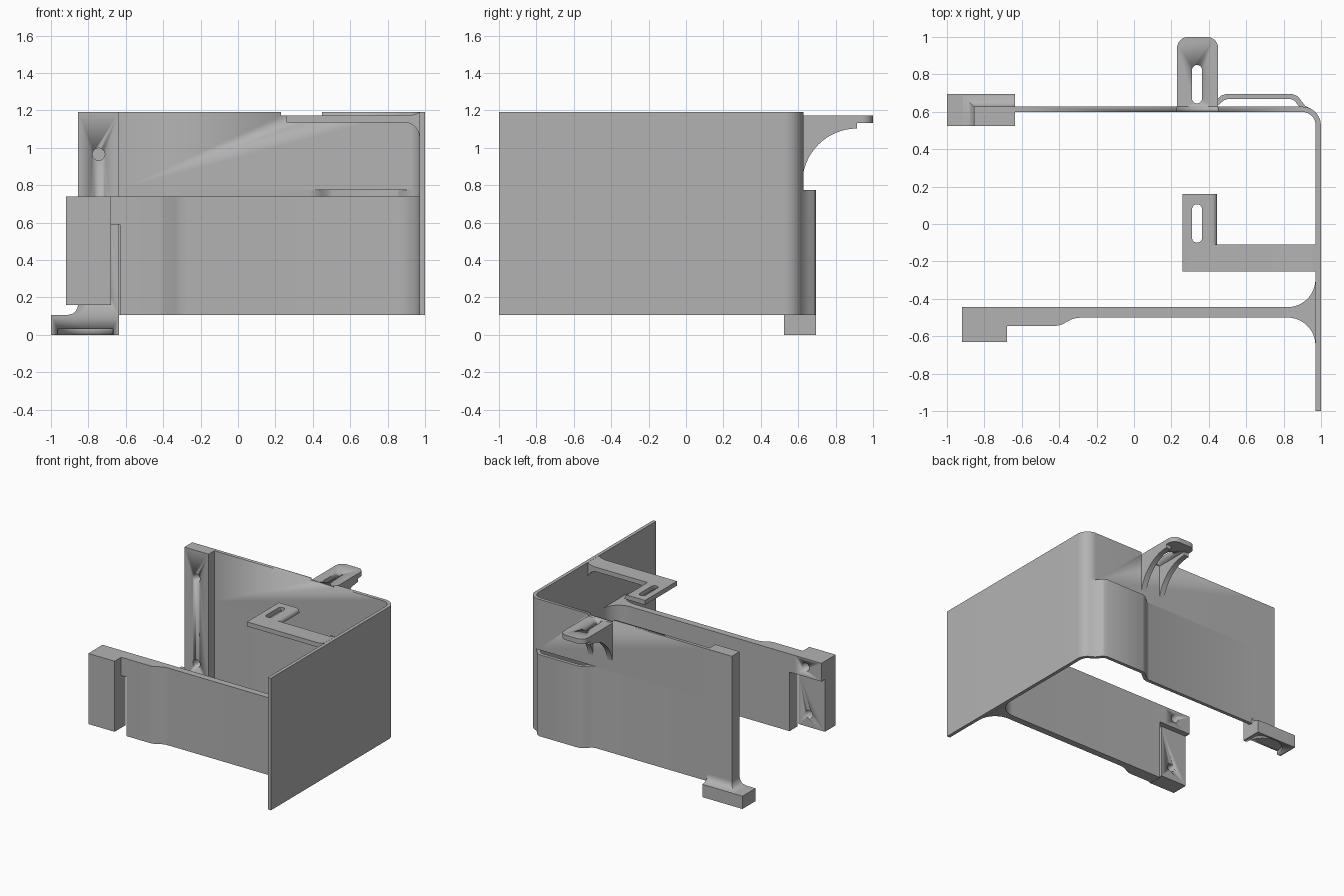
import bpy, bmesh, math
from mathutils import Vector

if "Cube" in bpy.data.objects:
    bpy.data.objects.remove(bpy.data.objects["Cube"], do_unlink=True)

GREY = (0.45, 0.45, 0.45, 1)
mat = bpy.data.materials.new("plain grey")
mat.use_nodes = True
mat.diffuse_color = GREY
mat.node_tree.nodes["Principled BSDF"].inputs["Base Color"].default_value = GREY


def finish(name, bm, smooth=True):
    bmesh.ops.recalc_face_normals(bm, faces=bm.faces)
    me = bpy.data.meshes.new(name)
    bm.to_mesh(me)
    bm.free()
    me.materials.append(mat)
    ob = bpy.data.objects.new(name, me)
    bpy.context.collection.objects.link(ob)
    if smooth:
        activate(ob)
        bpy.ops.object.shade_smooth_by_angle(angle=math.radians(30))
    return ob


def activate(ob):
    bpy.ops.object.select_all(action="DESELECT")
    ob.select_set(True)
    bpy.context.view_layer.objects.active = ob


def loft(name, rings, smooth=True):
    """Skin equal rings of points and cap both ends."""
    bm = bmesh.new()
    vs = [[bm.verts.new(p) for p in ring] for ring in rings]
    n = len(vs[0])
    for a, b in zip(vs, vs[1:]):
        for i in range(n):
            j = (i + 1) % n
            bm.faces.new((a[i], a[j], b[j], b[i]))
    bm.faces.new(vs[0])
    bm.faces.new(vs[-1])
    return finish(name, bm, smooth)


def prism(name, pts, axis, lo, hi):
    """Extrude a 2D outline along one axis."""
    place = {"x": lambda u, v, w: (w, u, v),
             "y": lambda u, v, w: (u, w, v),
             "z": lambda u, v, w: (u, v, w)}[axis]
    return loft(name, [[place(u, v, w) for u, v in pts] for w in (lo, hi)])


def box(name, x0, x1, y0, y1, z0, z1):
    return prism(name, [(x0, y0), (x1, y0), (x1, y1), (x0, y1)], "z", z0, z1)


def arc(cx, cy, r, a0, a1, n=12):
    angles = [math.radians(a0 + (a1 - a0) * i / n) for i in range(n + 1)]
    return [(cx + r * math.cos(a), cy + r * math.sin(a)) for a in angles]


def ribbon(path, t):
    """Outline of a path given an even thickness."""
    pts = [Vector(p) for p in path]
    left, right = [], []
    for i, p in enumerate(pts):
        a = (p - pts[max(i - 1, 0)]).normalized()
        b = (pts[min(i + 1, len(pts) - 1)] - p).normalized()
        d = (a + b).normalized()
        ref = b if b.length else a
        n = Vector((-d.y, d.x)) * (t / 2 / max(d.dot(ref), 0.5))
        left.append(tuple(p + n))
        right.append(tuple(p - n))
    return left + right[::-1]


def cut(ob, *cutters):
    for c in cutters:
        m = ob.modifiers.new("cut", "BOOLEAN")
        m.operation, m.solver, m.object = "DIFFERENCE", "EXACT", c
        activate(ob)
        bpy.ops.object.modifier_apply(modifier=m.name)
        bpy.data.objects.remove(c, do_unlink=True)


def hole(x, z, y0, y1):
    return prism("hole_cutter", arc(x, z, 0.033, 0, 345, 23), "y", y0, y1)


def slot(y0, y1, r=0.027, x=0.337):
    pts = arc(x, y1 - r, r, 0, 180) + arc(x, y0 + r, r, 180, 360)
    return prism("slot_cutter", pts, "z", 0.9, 1.4)


# Side wall turning into the back wall; the lower part has an outward bulge
BOTTOM, STEP, TOP, TAB = 0.105, 0.775, 1.19, 1.172
front, end = (0.985, -1), (-0.64, 0.613)
corner = arc(0.9, 0.528, 0.085, 0, 90)
bulge = [(0.905, 0.622), (0.885, 0.648), (0.866, 0.672), (0.84, 0.682),
         (0.5, 0.682), (0.475, 0.675), (0.44, 0.645), (0.41, 0.621), (0.38, 0.613)]
prism("lower_wall", ribbon([front] + corner[:9] + bulge + [end], 0.028), "z", BOTTOM, STEP)
upper = prism("upper_wall", ribbon([front] + corner + [end], 0.028), "z", STEP, TOP)
cut(upper, box("notch_cutter", 0.23, 0.45, 0.5, 0.7, TAB, 1.3))

# Thick post at the free end of the back wall
post = box("back_post", -0.855, -0.635, 0.525, 0.627, BOTTOM, TOP)
cut(post, *[hole(-0.745, z, 0.4, 0.6) for z in (0.965, 0.262)])

# Foot with a round pocket underneath, and its flared joint to the post
foot = box("foot", -1, -0.635, 0.525, 0.695, 0, BOTTOM)
cut(foot, prism("pocket_cutter", arc(-0.817, 0.53, 0.148, 0, 350, 35), "z", -0.1, 0.03))
rings, r = [], 0.06
for i in range(9):
    h = r * i / 8
    d = r - math.sqrt(r * r - (r - h) ** 2)
    x0, x1, y0, y1 = -0.855 - d, -0.635, 0.525, 0.627 + d
    rings.append([(x, y, BOTTOM + h) for x, y in ((x0, y0), (x1, y0), (x1, y1), (x0, y1))])
loft("foot_flare", rings)

# Front arm with flared root and a thicker outer length
R = 0.15
arm = (arc(0.97 - R, -0.445 + R, R, 0, -90)
       + [(-0.63, -0.445), (-0.63, -0.545), (-0.42, -0.545), (-0.39, -0.54),
          (-0.335, -0.51), (-0.305, -0.502), (-0.27, -0.5)]
       + arc(0.97 - R, -0.5 - R, R, 90, 0))
prism("front_arm", arm, "z", BOTTOM, 0.74)
box("arm_bridge", -0.68, -0.63, -0.545, -0.445, 0.59, 0.74)
profile = [(-0.63, 0.16), (-0.49, 0.16), (-0.49, 0.59), (-0.445, 0.59),
           (-0.445, 0.74), (-0.63, 0.74)]
block = prism("arm_end_block", profile, "x", -0.92, -0.68)
cut(block, hole(-0.775, 0.67, -0.54, -0.3), hole(-0.775, 0.265, -0.57, -0.3))

# Inner bracket: bar from the side wall and a slotted tab with one rounded edge
low = 1.135
bar = ([(0.26, low)] + arc(0.89, low - 0.08, 0.08, 90, 0)
       + [(0.97, TOP), (0.945, 1.178), (0.91, TAB), (0.26, TAB)])
prism("inner_bracket_bar", bar, "y", -0.255, -0.11)
tab = [(0.26, low), (0.445, low)] + arc(0.417, TAB - 0.028, 0.028, 0, 90, 8) + [(0.26, TAB)]
inner = prism("inner_bracket_tab", tab, "y", -0.11, 0.16)
cut(inner, slot(-0.1, 0.105))

# Outer slotted tab carried by two curved gussets
outline = ([(0.23, 0.6), (0.45, 0.6)] + arc(0.39, 0.94, 0.06, 0, 90)
           + arc(0.29, 0.94, 0.06, 90, 180))
outer = prism("outer_tab", outline, "z", 1.132, TAB)
cut(outer, slot(0.645, 0.85))
gusset = [(0.62, 1.132), (0.915, 1.132)] + arc(0.915, 0.81, 0.293, 90, 180, 16)
for side, x in (("right", 0.23), ("left", 0.405)):
    prism("gusset_" + side, gusset, "x", x, x + 0.045)
